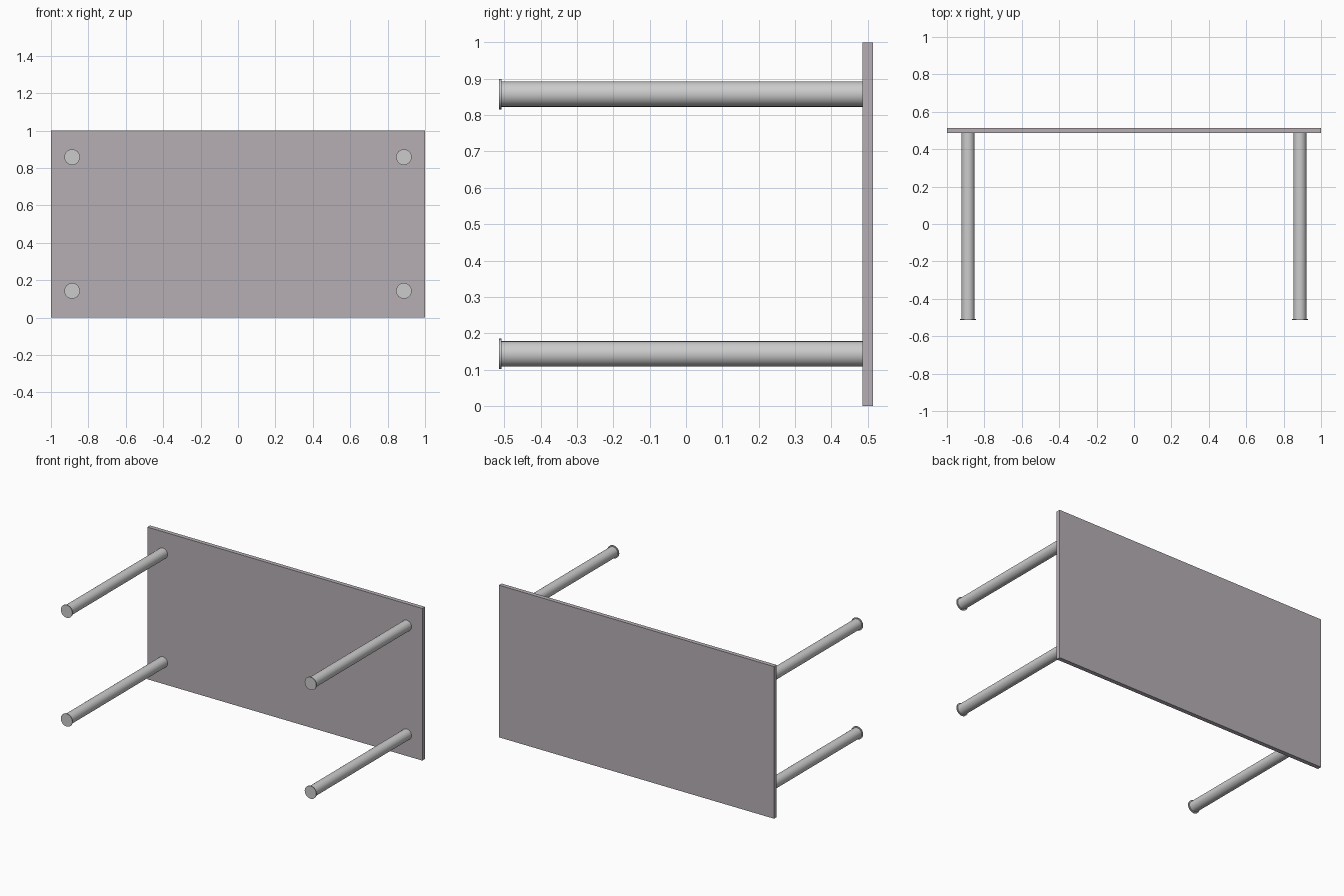
import bpy
from math import pi

if "Cube" in bpy.data.objects:
    bpy.data.objects.remove(bpy.data.objects["Cube"])


def rod(name, x, z, radius, y0, y1, sides=24):
    # Cylinder running along y between y0 and y1
    bpy.ops.mesh.primitive_cylinder_add(
        vertices=sides, radius=radius, depth=y1 - y0,
        location=(x, (y0 + y1) / 2, z), rotation=(pi / 2, 0, 0))
    bpy.context.object.name = name
    bpy.ops.object.shade_smooth_by_angle()


BACK, UNDERSIDE, FLOOR = 0.514, 0.486, -0.514

# Flat rectangular table top, standing upright
bpy.ops.mesh.primitive_cube_add(size=1, location=(0, (BACK + UNDERSIDE) / 2, 0.5))
top = bpy.context.object
top.name = "table_top"
top.scale = (2, BACK - UNDERSIDE, 1)
mat = bpy.data.materials.new("top_grey")
mat.diffuse_color = (0.47, 0.43, 0.46, 1)
mat.use_nodes = True
mat.node_tree.nodes["Principled BSDF"].inputs["Base Color"].default_value = mat.diffuse_color
top.data.materials.append(mat)

# Four round legs, each with a thin wider foot disc
for side, x in (("left", -0.887), ("right", 0.887)):
    for level, z in (("lower", 0.143), ("upper", 0.858)):
        rod(f"{level}_{side}_leg", x, z, 0.035, FLOOR + 0.006, UNDERSIDE)
        rod(f"{level}_{side}_foot", x, z, 0.042, FLOOR, FLOOR + 0.006)
